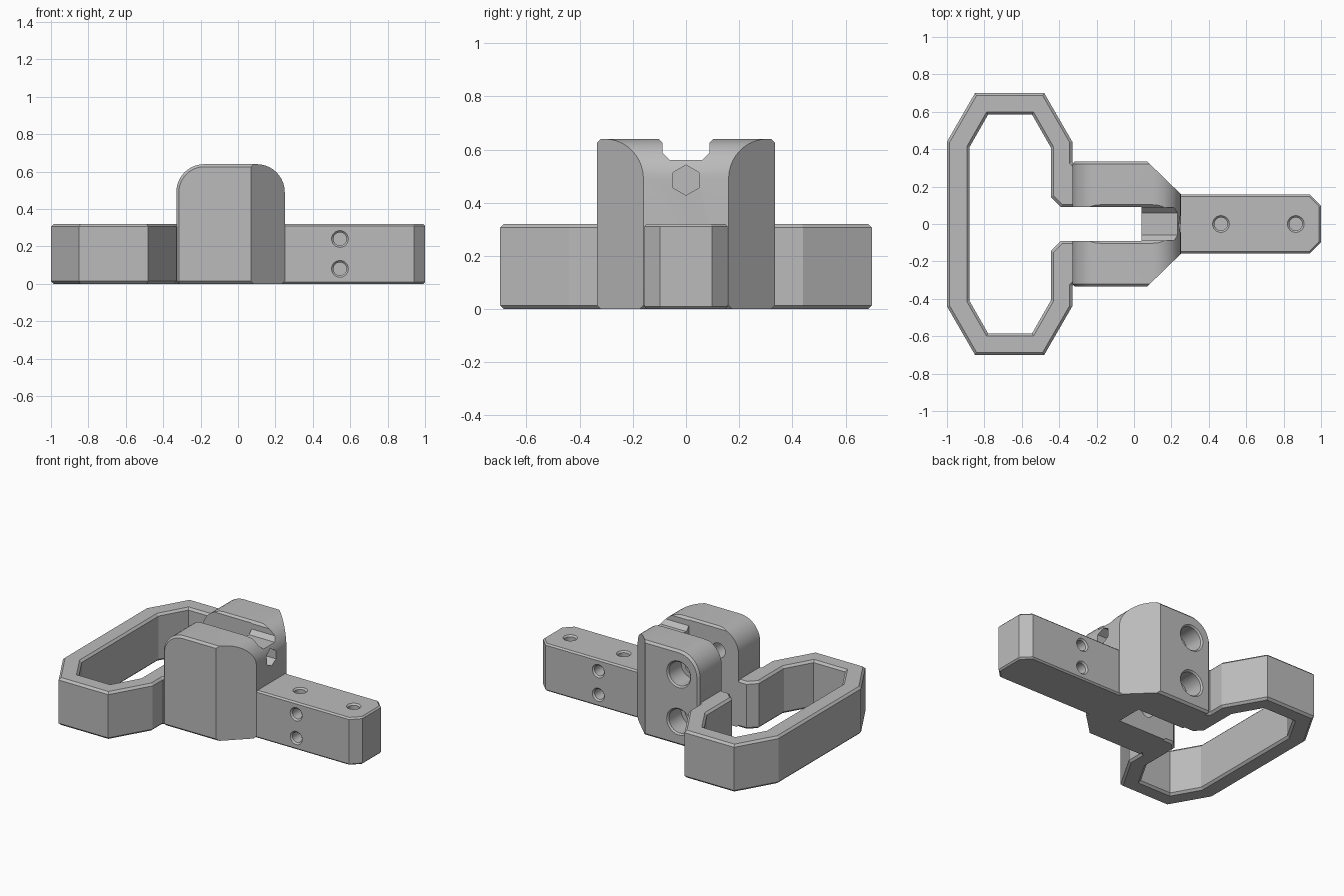
import bpy, bmesh, math
from mathutils import Vector

if "Cube" in bpy.data.objects:
    bpy.data.objects.remove(bpy.data.objects["Cube"])

grey = bpy.data.materials.new("plain_grey")
grey.use_nodes = True
grey.diffuse_color = (0.5, 0.5, 0.5, 1)
grey.node_tree.nodes["Principled BSDF"].inputs["Base Color"].default_value = (0.5, 0.5, 0.5, 1)


def add_mesh(name, bm):
    bmesh.ops.recalc_face_normals(bm, faces=bm.faces)
    mesh = bpy.data.meshes.new(name)
    bm.to_mesh(mesh)
    bm.free()
    mesh.materials.append(grey)
    obj = bpy.data.objects.new(name, mesh)
    bpy.context.collection.objects.link(obj)
    return obj


def prism(name, outline, axis, low, high):
    """Extrude a 2D outline along one axis; the outline uses the other two in order."""
    bm = bmesh.new()
    verts = []
    for a, b in outline:
        co = [a, b]
        co.insert(axis, low)
        verts.append(bm.verts.new(co))
    face = bm.faces.new(verts)
    grown = bmesh.ops.extrude_face_region(bm, geom=[face])
    shift = Vector((0, 0, 0))
    shift[axis] = high - low
    bmesh.ops.translate(bm, vec=shift, verts=[v for v in grown["geom"] if isinstance(v, bmesh.types.BMVert)])
    return add_mesh(name, bm)


def drill(start, direction, steps, sides=24):
    """Turned cutter: steps are (radius, depth) pairs along the direction."""
    bm = bmesh.new()
    rings = []
    for radius, depth in steps:
        angles = [math.tau * i / sides for i in range(sides)]
        rings.append([bm.verts.new((radius * math.sin(a), radius * math.cos(a), depth)) for a in angles])
    bm.faces.new(rings[0])
    bm.faces.new(rings[-1])
    for r, s in zip(rings, rings[1:]):
        for i in range(sides):
            j = (i + 1) % sides
            bm.faces.new((r[i], r[j], s[j], s[i]))
    rot = Vector(direction).to_track_quat('Z', 'Y')
    for v in bm.verts:
        v.co = rot @ v.co + Vector(start)
    return add_mesh("hole_cutter", bm)


def chamfer(obj, width):
    mod = obj.modifiers.new("chamfer", 'BEVEL')
    mod.width = width
    mod.segments = 1
    mod.limit_method = 'ANGLE'
    mod.angle_limit = math.radians(65)


def combine(obj, cutter, operation='DIFFERENCE'):
    mod = obj.modifiers.new("cut", 'BOOLEAN')
    mod.operation = operation
    mod.solver = 'EXACT'
    mod.object = cutter
    cutter.hide_render = True


def finish(obj):
    """Bake the modifiers, drop the cutters and smooth only the shallow edges."""
    bpy.context.view_layer.update()
    graph = bpy.context.evaluated_depsgraph_get()
    baked = bpy.data.meshes.new_from_object(obj.evaluated_get(graph))
    cutters = [m.object for m in obj.modifiers if m.type == 'BOOLEAN']
    obj.modifiers.clear()
    obj.data = baked
    for c in cutters:
        bpy.data.objects.remove(c)
    baked.materials.clear()
    baked.materials.append(grey)
    bpy.ops.object.select_all(action='DESELECT')
    obj.select_set(True)
    bpy.context.view_layer.objects.active = obj
    bpy.ops.object.shade_smooth_by_angle(angle=math.radians(20))


def mirrored(half):
    """Close a half outline by mirroring its second coordinate."""
    return half + [(a, -b) for a, b in reversed(half)]


# Clamp body: rounded side profile crossed with a forked plan
R, STEPS = 0.15, 10
profile = [(-0.33, 0), (0.25, 0)]
for cx, first in ((0.25 - R, 0), (-0.33 + R, 90)):
    for i in range(STEPS + 1):
        a = math.radians(first + 90 * i / STEPS)
        profile.append((cx + R * math.cos(a), 0.64 - R + R * math.sin(a)))
body = prism("clamp_body", profile, 1, -0.335, 0.335)
chamfer(body, 0.014)
fork = mirrored([(0.04, 0.09), (-0.4, 0.09), (-0.4, 0.4), (0.0, 0.4), (0.07, 0.335), (0.25, 0.16), (0.3, 0.11)])
combine(body, prism("fork_plan", fork, 2, -0.1, 0.8), 'INTERSECT')

# Channel across the top, with sloped lower corners and flared lips
channel = [(0.06, 0.56), (0.088, 0.588), (0.088, 0.625), (0.103, 0.64), (0.103, 0.7)]
channel = channel + [(-y, z) for y, z in reversed(channel)]
combine(body, prism("channel_cutter", channel, 0, -0.5, 0.4))

# Two counterbored bolt holes from the back, and a hex pocket at the arm end
for z in (0.16, 0.48):
    combine(body, drill((-0.18, 0.335, z), (0, -1, 0),
                        [(0.1, -0.01), (0.08, 0.01), (0.08, 0.14), (0.05, 0.14), (0.05, 0.58)]))
combine(body, drill((0.25, 0, 0.485), (-1, 0, 0), [(0.057, -0.05), (0.057, 0.1)], 6))
finish(body)

# Strap loop: open octagonal ring meeting the fork
outer = [(-0.30, 0.09), (-0.30, 0.30), (-0.33, 0.33), (-0.33, 0.44), (-0.48, 0.70), (-0.85, 0.70), (-1.0, 0.44)]
inner = [(-0.88, 0.41), (-0.78, 0.585), (-0.545, 0.585), (-0.445, 0.41), (-0.445, 0.145), (-0.39, 0.09)]
loop = outer + [(x, -y) for x, y in reversed(outer)]
loop += [(x, -y) for x, y in reversed(inner)] + inner
ring = prism("strap_loop", loop, 2, 0, 0.32)
chamfer(ring, 0.014)
finish(ring)

# Mounting arm with clipped end corners
arm = prism("mounting_arm", mirrored([(0.2, 0.157), (0.94, 0.157), (1.0, 0.097)]), 2, 0, 0.32)
chamfer(arm, 0.01)

# Blind screw holes, on the top and on both sides of the arm
screw = [(0.055, -0.01), (0.035, 0.01), (0.035, 0.12)]
for x in (0.465, 0.865):
    combine(arm, drill((x, 0, 0.32), (0, 0, -1), screw))
for side in (-1, 1):
    for z in (0.08, 0.24):
        combine(arm, drill((0.545, side * 0.157, z), (0, -side, 0), screw))
finish(arm)
